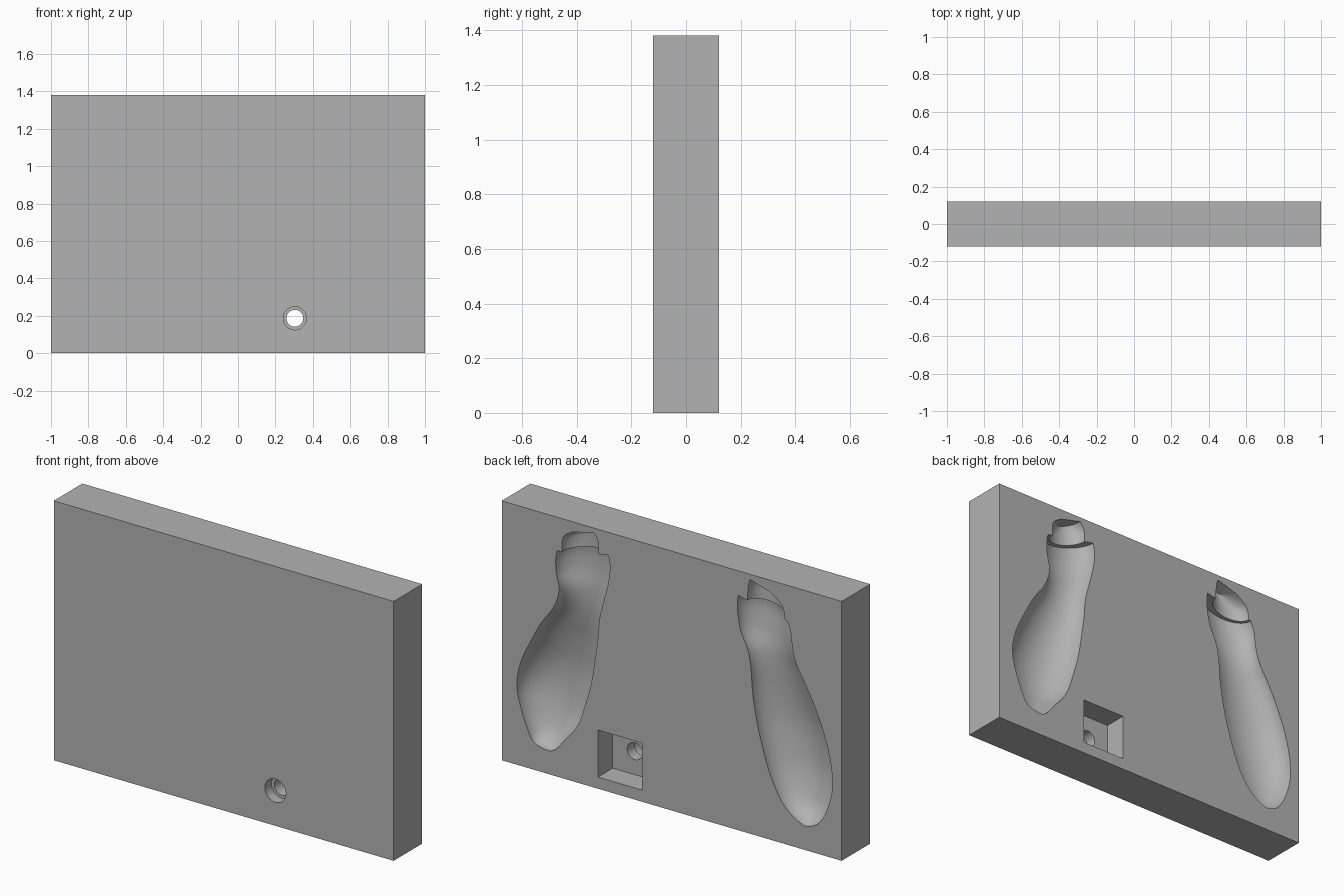
import bpy
import math
from mathutils import Vector

default_cube = bpy.data.objects.get("Cube")
if default_cube:
    bpy.data.objects.remove(default_cube, do_unlink=True)

BACK = 0.12
HEIGHT = 1.38

grey = bpy.data.materials.new("plain grey")
grey.use_nodes = True
colour = (0.45, 0.45, 0.45, 1)
grey.diffuse_color = colour
grey.node_tree.nodes["Principled BSDF"].inputs["Base Color"].default_value = colour


def box(name, centre, size):
    bpy.ops.mesh.primitive_cube_add(size=1, location=centre)
    obj = bpy.context.object
    obj.name = name
    obj.scale = size
    bpy.ops.object.transform_apply(location=True, rotation=False, scale=True)
    obj.data.materials.append(grey)
    return obj


def cylinder(name, x, z, radius, front, back):
    bpy.ops.mesh.primitive_cylinder_add(
        vertices=48, radius=radius, depth=back - front,
        location=(x, (front + back) / 2, z), rotation=(math.pi / 2, 0, 0))
    obj = bpy.context.object
    obj.name = name
    obj.data.materials.append(grey)
    return obj


def spline_rows(rows, steps):
    """Smoothly fill in sections between the given ones."""
    rows = [Vector(row) for row in rows]
    padded = [rows[0]] + rows + [rows[-1]]
    result = []
    for a, b, c, d in zip(padded, padded[1:], padded[2:], padded[3:]):
        for i in range(steps):
            t = i / steps
            result.append(b + (c - a) * (t / 2)
                          + (a * 2 - b * 5 + c * 4 - d) * (t * t / 2)
                          + (b * 3 - a - c * 3 + d) * (t ** 3 / 2))
    return result + [rows[-1]]


def loft(name, rows, top_slope, sides=40, steps=4):
    """Elliptical sections (height, low x, high x, depth) centred on the back face."""
    verts, faces = [], []
    sections = spline_rows(rows, steps)
    bottom, top = rows[0][0], rows[-1][0]
    for z, low, high, depth in sections:
        slope = top_slope * max(0, (z - bottom) / (top - bottom)) ** 6
        for i in range(sides):
            angle = math.tau * (i + 0.5) / sides
            across = math.cos(angle) * (high - low) / 2
            verts.append(((low + high) / 2 + across,
                          BACK + math.sin(angle) * depth,
                          z + slope * across))
    for r in range(len(sections) - 1):
        for i in range(sides):
            j = (i + 1) % sides
            faces.append((r * sides + i, r * sides + j,
                          (r + 1) * sides + j, (r + 1) * sides + i))
    faces.append(tuple(reversed(range(sides))))
    faces.append(tuple(range(len(verts) - sides, len(verts))))
    mesh = bpy.data.meshes.new(name)
    mesh.from_pydata(verts, [], faces)
    mesh.materials.append(grey)
    obj = bpy.data.objects.new(name, mesh)
    bpy.context.collection.objects.link(obj)
    return obj


def carve(target, cutter):
    cutter.hide_render = True
    mod = target.modifiers.new("carve " + cutter.name, 'BOOLEAN')
    mod.operation = 'DIFFERENCE'
    mod.solver = 'EXACT'
    mod.object = cutter
    bpy.ops.object.select_all(action='DESELECT')
    bpy.context.view_layer.objects.active = target
    target.select_set(True)
    bpy.ops.object.modifier_apply(modifier=mod.name)
    bpy.data.objects.remove(cutter, do_unlink=True)


# Solid slab
block = box("mould_block", (0, 0, HEIGHT / 2), (2, BACK * 2, HEIGHT))

# Left hollow: long rounded body, then a narrower and shallower neck
left_body = [
    (.125, .715, .745, .02), (.145, .68, .81, .05), (.2, .635, .845, .09),
    (.3, .555, .885, .125), (.42, .51, .912, .145), (.55, .473, .89, .148),
    (.7, .448, .82, .13), (.8, .434, .765, .112), (.9, .425, .695, .1),
    (1, .4, .664, .1), (1.1, .372, .68, .112), (1.18, .363, .683, .115),
    (1.23, .373, .675, .11)]
left_neck = [
    (1.1, .43, .645, .08), (1.26, .431, .645, .085),
    (1.31, .436, .625, .085), (1.34, .46, .585, .08)]

# Right hollow: slimmer body leaning outward, with its own neck
right_body = [
    (.128, -.8, -.775, .02), (.15, -.85, -.73, .05), (.19, -.885, -.675, .085),
    (.25, -.915, -.628, .11), (.35, -.943, -.578, .135), (.46, -.942, -.54, .145),
    (.6, -.912, -.502, .145), (.75, -.855, -.476, .128), (.88, -.79, -.465, .11),
    (.97, -.738, -.447, .1), (1.06, -.712, -.404, .105), (1.16, -.7, -.386, .115),
    (1.22, -.68, -.39, .11)]
right_neck = [
    (1.1, -.67, -.44, .08), (1.24, -.66, -.445, .085),
    (1.3, -.62, -.45, .085), (1.335, -.575, -.46, .08)]

for name, rows, slope in (("left_body", left_body, -.2),
                          ("left_neck", left_neck, -.25),
                          ("right_body", right_body, .2),
                          ("right_neck", right_neck, .3)):
    carve(block, loft(name, rows, slope))

# Square pocket in the back and stepped bolt hole from the front
HOLE_X, HOLE_Z = 0.304, 0.187
carve(block, box("square_pocket", (HOLE_X, BACK, HOLE_Z), (.26, .248, .25)))
carve(block, cylinder("bolt_hole", HOLE_X, HOLE_Z, .045, -.3, .05))
carve(block, cylinder("counterbore", HOLE_X, HOLE_Z, .062, -.3, -.065))

bpy.ops.object.select_all(action='DESELECT')
block.select_set(True)
bpy.context.view_layer.objects.active = block
bpy.ops.object.shade_smooth_by_angle(angle=math.radians(30))
